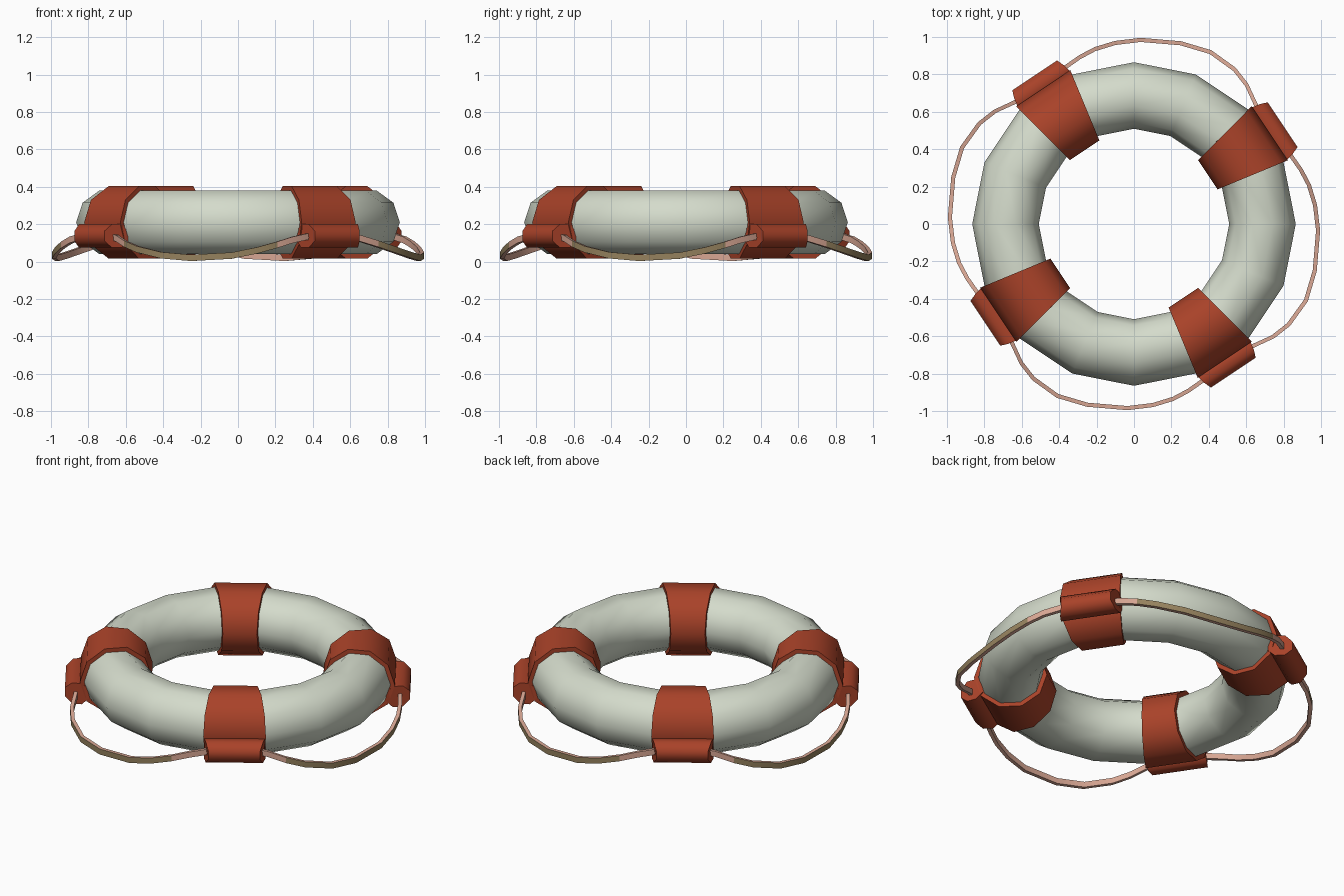
import bpy, bmesh, math
from mathutils import Vector

if "Cube" in bpy.data.objects:
    bpy.data.objects.remove(bpy.data.objects["Cube"])

def mat(name, rgb):
    m = bpy.data.materials.new(name)
    m.diffuse_color = (*rgb, 1)
    m.use_nodes = True
    m.node_tree.nodes["Principled BSDF"].inputs["Base Color"].default_value = m.diffuse_color
    return m

WHITE = mat("off_white", (0.66, 0.71, 0.60))
RED = mat("rust_red", (0.40, 0.055, 0.022))
PINK = mat("rope_pink", (0.68, 0.38, 0.29))
OLIVE = mat("rope_olive", (0.30, 0.22, 0.11))

MAJOR, MID_Z = 0.687, 0.21

def polar(r, a, z):
    return Vector((r * math.cos(a), r * math.sin(a), z))

def loft(name, rings, mats, closed=False, angle=45, rule=None):
    """Skin a list of equal-length rings; rule(ring, side) picks the material."""
    bm = bmesh.new()
    vs = [[bm.verts.new(p) for p in ring] for ring in rings]
    n, k = len(rings), len(rings[0])
    for i in range(n if closed else n - 1):
        a, b = vs[i], vs[(i + 1) % n]
        for j in range(k):
            f = bm.faces.new((a[j], a[(j + 1) % k], b[(j + 1) % k], b[j]))
            if rule:
                f.material_index = rule(i, j)
    if not closed:
        bm.faces.new(vs[0])
        bm.faces.new(vs[-1][::-1])
    bmesh.ops.recalc_face_normals(bm, faces=bm.faces[:])
    me = bpy.data.meshes.new(name)
    bm.to_mesh(me)
    bm.free()
    for m in mats:
        me.materials.append(m)
    ob = bpy.data.objects.new(name, me)
    bpy.context.collection.objects.link(ob)
    bpy.ops.object.select_all(action='DESELECT')
    ob.select_set(True)
    bpy.context.view_layer.objects.active = ob
    bpy.ops.object.shade_smooth_by_angle(angle=math.radians(angle))
    return ob

def tube_ring(a, r):
    return [polar(MAJOR + r * math.cos(t), a, MID_Z + r * math.sin(t))
            for t in (math.tau * j / 10 for j in range(10))]

# Float ring: 16 segments around, 10-sided section
loft("float_ring", [tube_ring(math.tau * i / 16, 0.178) for i in range(16)], [WHITE], True)

# Rope path for one quarter: angle (degrees), radius, height
PATH = [(39, 0.89, 0.137), (45, 0.915, 0.125), (51, 0.957, 0.095), (57, 0.986, 0.066),
        (66, 1.006, 0.034), (75.5, 0.998, 0.02), (88, 0.985, 0.032), (96, 0.973, 0.06),
        (102.6, 0.958, 0.09), (108, 0.938, 0.116), (113.6, 0.915, 0.133), (118.5, 0.89, 0.137)]

for q in range(4):
    turn = q * math.pi / 2
    mid = turn + math.radians(33.75)

    # Band wrapping one ring segment
    half = math.radians(11.25)
    loft(f"band_{q + 1}", [tube_ring(mid - half, 0.203), tube_ring(mid + half, 0.203)],
         [RED], angle=40)

    # Rope sleeve on the band: octagonal tube, narrower towards the outside
    out, side = polar(1, mid, 0), polar(1, mid + math.pi / 2, 0)
    ends = []
    for s in (-1, 1):
        ring = []
        for j in range(8):
            t = math.tau * (j + 0.5) / 8
            r = 0.889 + 0.072 * math.cos(t)
            w = 0.17 - 0.4 * max(0, r - 0.889)
            ring.append(out * r + side * s * w + Vector((0, 0, 0.137 + 0.068 * math.sin(t))))
        ends.append(ring)
    loft(f"rope_sleeve_{q + 1}", ends, [RED], angle=50)

    # Grab rope: flat square section, olive outer face along the sagging middle
    rings = []
    for deg, r, z in PATH:
        a = turn + math.radians(deg)
        rings.append([polar(r + dr, a, z + dz) for dr, dz in
                      ((0.011, -0.017), (0.011, 0.017), (-0.011, 0.017), (-0.011, -0.017))])
    loft(f"grab_rope_{q + 1}", rings, [PINK, OLIVE], angle=40,
         rule=lambda i, j: 1 if j == 0 and 2 <= i <= 7 else 0)
